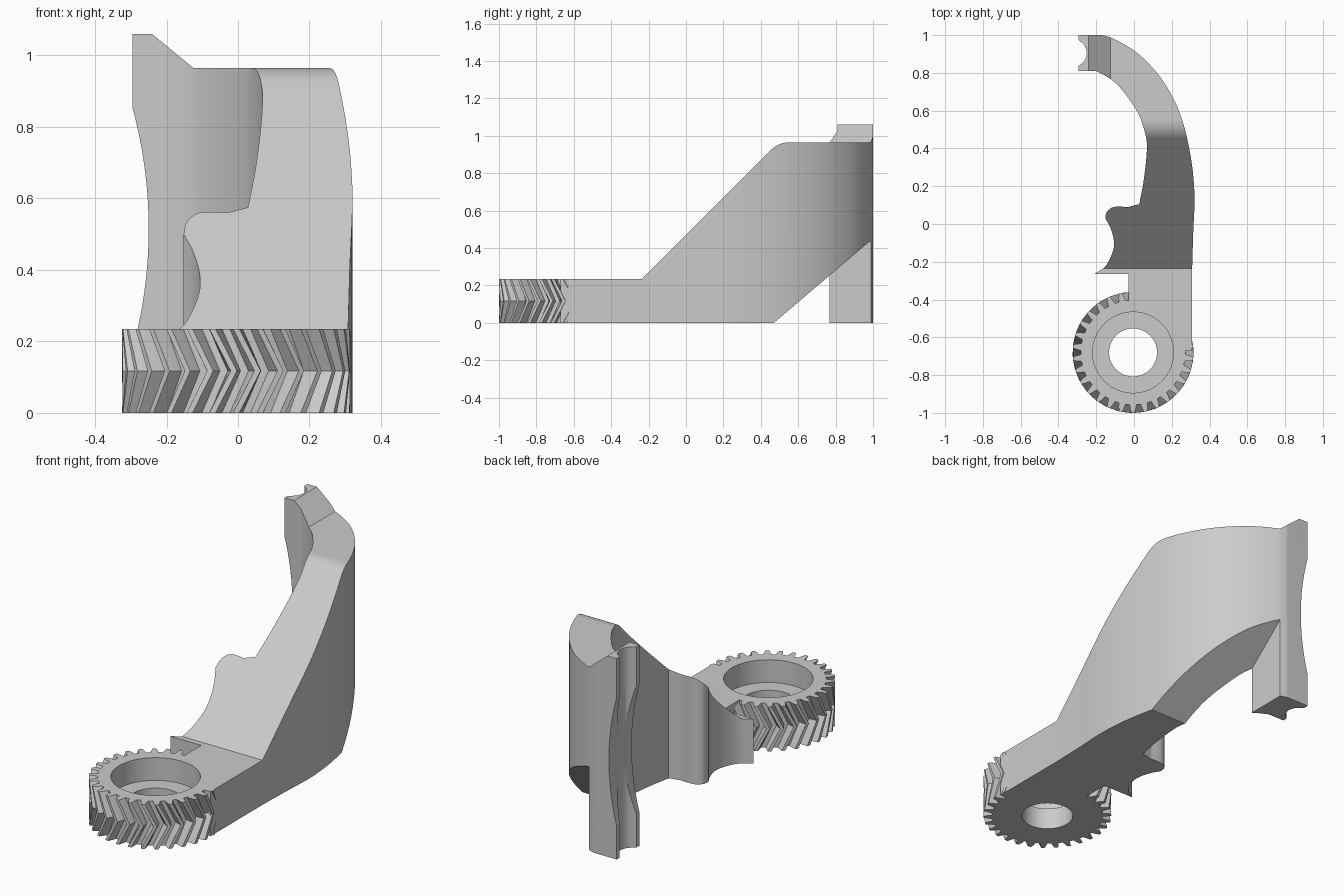
import bpy, bmesh, math
from mathutils import Vector

if "Cube" in bpy.data.objects:
    bpy.data.objects.remove(bpy.data.objects["Cube"])

grey = bpy.data.materials.new("light grey")
grey.use_nodes = True
grey.diffuse_color = (0.6, 0.6, 0.6, 1)
grey.node_tree.nodes["Principled BSDF"].inputs["Base Color"].default_value = (0.6, 0.6, 0.6, 1)

GEAR = Vector((-0.005, -0.68))
BASE = 0.235
TOP = 0.965


def finish(name, bm):
    bmesh.ops.recalc_face_normals(bm, faces=bm.faces)
    mesh = bpy.data.meshes.new(name)
    bm.to_mesh(mesh)
    bm.free()
    mesh.materials.append(grey)
    obj = bpy.data.objects.new(name, mesh)
    bpy.context.collection.objects.link(obj)
    return obj


def prism(name, outline, axis, lo, hi):
    """Extrude a 2D outline along axis 'x', 'y' or 'z' from lo to hi."""
    place = {"x": lambda a, b, d: (d, a, b),
             "y": lambda a, b, d: (a, d, b),
             "z": lambda a, b, d: (a, b, d)}[axis]
    bm = bmesh.new()
    ends = [[bm.verts.new(place(a, b, d)) for a, b in outline] for d in (lo, hi)]
    n = len(outline)
    for ring in ends:
        bm.faces.new(ring)
    for i in range(n):
        j = (i + 1) % n
        bm.faces.new((ends[0][i], ends[0][j], ends[1][j], ends[1][i]))
    return finish(name, bm)


def spline(points, steps=5):
    """Smooth run through the points, both ends included."""
    p = [Vector(q) for q in points]
    p = [2 * p[0] - p[1]] + p + [2 * p[-1] - p[-2]]
    run = []
    for a, b, c, d in zip(p, p[1:], p[2:], p[3:]):
        for k in range(steps):
            t = k / steps
            run.append(0.5 * (2 * b + (c - a) * t + (2 * a - 5 * b + 4 * c - d) * t ** 2
                              + (3 * b - a - 3 * c + d) * t ** 3))
    return [tuple(v) for v in run] + [tuple(p[-2])]


def arc(center, radius, start, end, steps):
    angles = [math.radians(start + (end - start) * k / steps) for k in range(steps + 1)]
    return [(center[0] + radius * math.cos(a), center[1] + radius * math.sin(a)) for a in angles]


def select_only(obj):
    bpy.ops.object.select_all(action="DESELECT")
    obj.select_set(True)
    bpy.context.view_layer.objects.active = obj


def smooth(obj):
    select_only(obj)
    bpy.ops.object.shade_smooth_by_angle(angle=math.radians(28))
    mod = obj.modifiers.new("even shading", "WEIGHTED_NORMAL")
    mod.keep_sharp = True


# Plan outline of the curved arm
outer = spline([(0.308, -0.23), (0.313, -0.06), (0.32, 0.16), (0.298, 0.37), (0.245, 0.58),
                (0.155, 0.755), (0.03, 0.895), (-0.10, 0.977), (-0.165, 1.0)])
groove = spline([(-0.295, 0.975), (-0.262, 0.945), (-0.25, 0.905), (-0.262, 0.865), (-0.295, 0.835)])
inner = spline([(-0.20, 0.81), (-0.125, 0.768), (-0.065, 0.712), (0.02, 0.59), (0.06, 0.475),
                (0.068, 0.39), (0.052, 0.235), (0.028, 0.105)])
bump = spline([(-0.03, 0.09), (-0.09, 0.092), (-0.12, 0.085), (-0.145, 0.062), (-0.152, 0.03)])
scoop = spline([(-0.152, 0.03), (-0.125, -0.02), (-0.107, -0.085), (-0.112, -0.145),
                (-0.15, -0.222), (-0.21, -0.265)])
outline = ([(0.308, -0.67)] + outer + [(-0.295, 1.0)] + groove + [(-0.295, 0.81)] + inner
           + bump + scoop[1:] + [(-0.03, -0.265)] + arc(GEAR, 0.27, 95, 2, 30))
arm = prism("arm", outline, "z", 0, 1.06)

# Cutters for the sloped front, raised tip, underside and hollowed tip
run = 0.055 / math.tan(math.radians(67.5)) * 2.5
bend = Vector((-BASE + TOP - BASE, TOP))
radius = run / math.tan(math.radians(22.5))
fillet = arc((bend.x + run, TOP - radius), radius, 135, 90, 10)
slope = [(-1.2, BASE), (-BASE, BASE)] + fillet + [(1.2, TOP), (1.2, 1.3), (-1.2, 1.3)]
cutters = [
    prism("slope_cutter", slope, "x", -0.125, 0.6),
    prism("hook_cutter", [(-1.2, BASE), (-BASE, BASE), (0.4, BASE + 0.635), (0.4, 1.3), (-1.2, 1.3)],
          "x", -0.6, -0.125),
    prism("tip_cutter", [(-0.24, 1.06), (-0.125, TOP), (-0.1, TOP), (-0.1, 1.2), (-0.24, 1.2)],
          "y", 0.5, 1.2),
    prism("underside_cutter", [(0.352, -0.1), (1.118, 0.551), (1.118, -0.1)], "x", -0.125, 0.6),
    prism("hollow_cutter", arc((-1.54, 0.515), 1.29, -24, 24, 48) + [(-1.0, 0.515)], "y", 0.7, 1.1),
]
for cutter in cutters:
    cutter.hide_render = True
    mod = arm.modifiers.new("cut", "BOOLEAN")
    mod.operation = "DIFFERENCE"
    mod.solver = "EXACT"
    mod.object = cutter
    select_only(arm)
    bpy.ops.object.modifier_apply(modifier=mod.name)
    bpy.data.objects.remove(cutter)
smooth(arm)

# Herringbone gear with a stepped bore, as a closed chain of rings
TEETH = 30
PITCH = 2 * math.pi / TEETH
TOOTH = [(-0.31, 0.277), (-0.24, 0.296), (-0.13, 0.32), (0.13, 0.32), (0.24, 0.296), (0.31, 0.277)]
teeth = [((k + f) * PITCH - math.pi / 2, r) for k in range(TEETH) for f, r in TOOTH]


def gear_ring(bm, z, radius=None, twist=0):
    ring = []
    for a, r in teeth:
        r = radius or r
        ring.append(bm.verts.new((GEAR.x + r * math.cos(a + twist),
                                  GEAR.y + r * math.sin(a + twist), z)))
    return ring


bm = bmesh.new()
LEDGE = 0.115
rings = [gear_ring(bm, 0, 0.127), gear_ring(bm, 0), gear_ring(bm, BASE / 2, twist=0.9 * PITCH),
         gear_ring(bm, BASE), gear_ring(bm, BASE, 0.214), gear_ring(bm, LEDGE, 0.214),
         gear_ring(bm, LEDGE, 0.127)]
for a, b in zip(rings, rings[1:] + rings[:1]):
    for i in range(len(a)):
        j = (i + 1) % len(a)
        bm.faces.new((a[i], a[j], b[j], b[i]))
smooth(finish("gear", bm))
